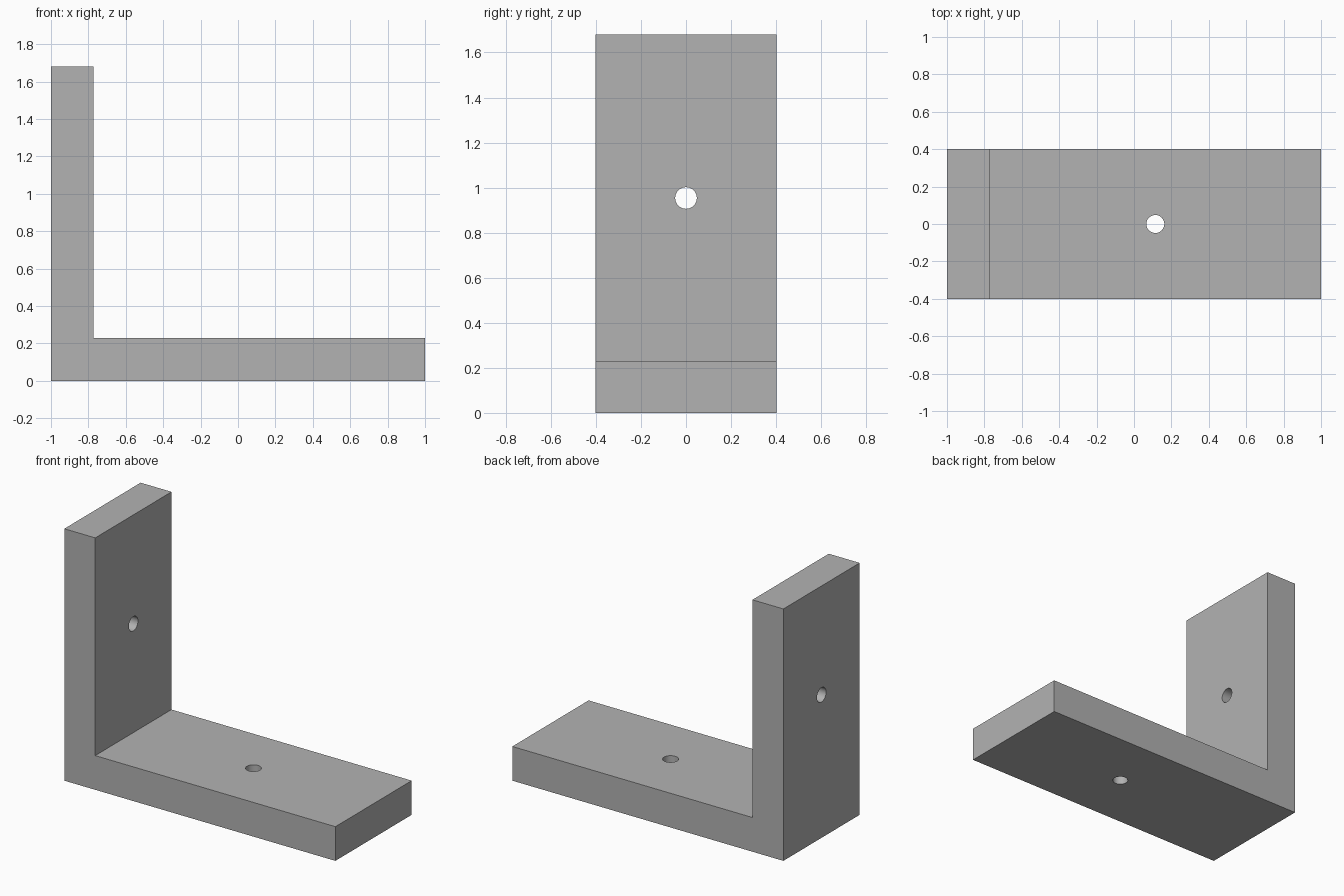
import bpy
import bmesh
import math
from mathutils import Matrix, Vector

cube = bpy.data.objects.get("Cube")
if cube:
    bpy.data.objects.remove(cube, do_unlink=True)

HALF_WIDTH = 0.402
HEIGHT = 1.68
THICK = 0.228
HOLE_RADIUS = 0.048
INNER_X = -1 + THICK

# Plain grey material
grey = bpy.data.materials.new("plain grey")
grey.use_nodes = True
colour = (0.448, 0.448, 0.448, 1)
grey.diffuse_color = colour
grey.node_tree.nodes["Principled BSDF"].inputs["Base Color"].default_value = colour


def add_object(name, bm):
    bmesh.ops.recalc_face_normals(bm, faces=bm.faces[:])
    mesh = bpy.data.meshes.new(name)
    bm.to_mesh(mesh)
    bm.free()
    mesh.materials.append(grey)
    obj = bpy.data.objects.new(name, mesh)
    bpy.context.scene.collection.objects.link(obj)
    return obj


# L-shaped bracket: side profile extruded across its width
profile = [(-1, 0), (1, 0), (1, THICK), (INNER_X, THICK),
           (INNER_X, HEIGHT), (-1, HEIGHT)]
bm = bmesh.new()
face = bm.faces.new([bm.verts.new((x, -HALF_WIDTH, z)) for x, z in profile])
sweep = bmesh.ops.extrude_face_region(bm, geom=[face])
bmesh.ops.translate(bm, vec=(0, 2 * HALF_WIDTH, 0),
                    verts=[g for g in sweep["geom"] if isinstance(g, bmesh.types.BMVert)])
bracket = add_object("angle_bracket", bm)
bpy.context.view_layer.objects.active = bracket
bracket.select_set(True)


# Round screw hole through the middle of each leg
def drill(name, centre, rotation):
    bm = bmesh.new()
    bmesh.ops.create_cone(bm, cap_ends=True, segments=48,
                          radius1=HOLE_RADIUS, radius2=HOLE_RADIUS, depth=2 * THICK,
                          matrix=Matrix.Translation(Vector(centre)) @ rotation)
    cutter = add_object(name + "_cutter", bm)
    cutter.hide_render = True
    cut = bracket.modifiers.new(name, 'BOOLEAN')
    cut.operation = 'DIFFERENCE'
    cut.solver = 'EXACT'
    cut.object = cutter
    bpy.ops.object.modifier_apply(modifier=cut.name)
    bpy.data.objects.remove(cutter, do_unlink=True)


drill("base_hole", ((INNER_X + 1) / 2, 0, THICK / 2), Matrix.Identity(4))
drill("upright_hole", (-1 + THICK / 2, 0, (THICK + HEIGHT) / 2),
      Matrix.Rotation(math.pi / 2, 4, 'Y'))

# Smooth hole walls, crisp edges elsewhere
bpy.ops.object.shade_smooth_by_angle(angle=math.radians(30))
